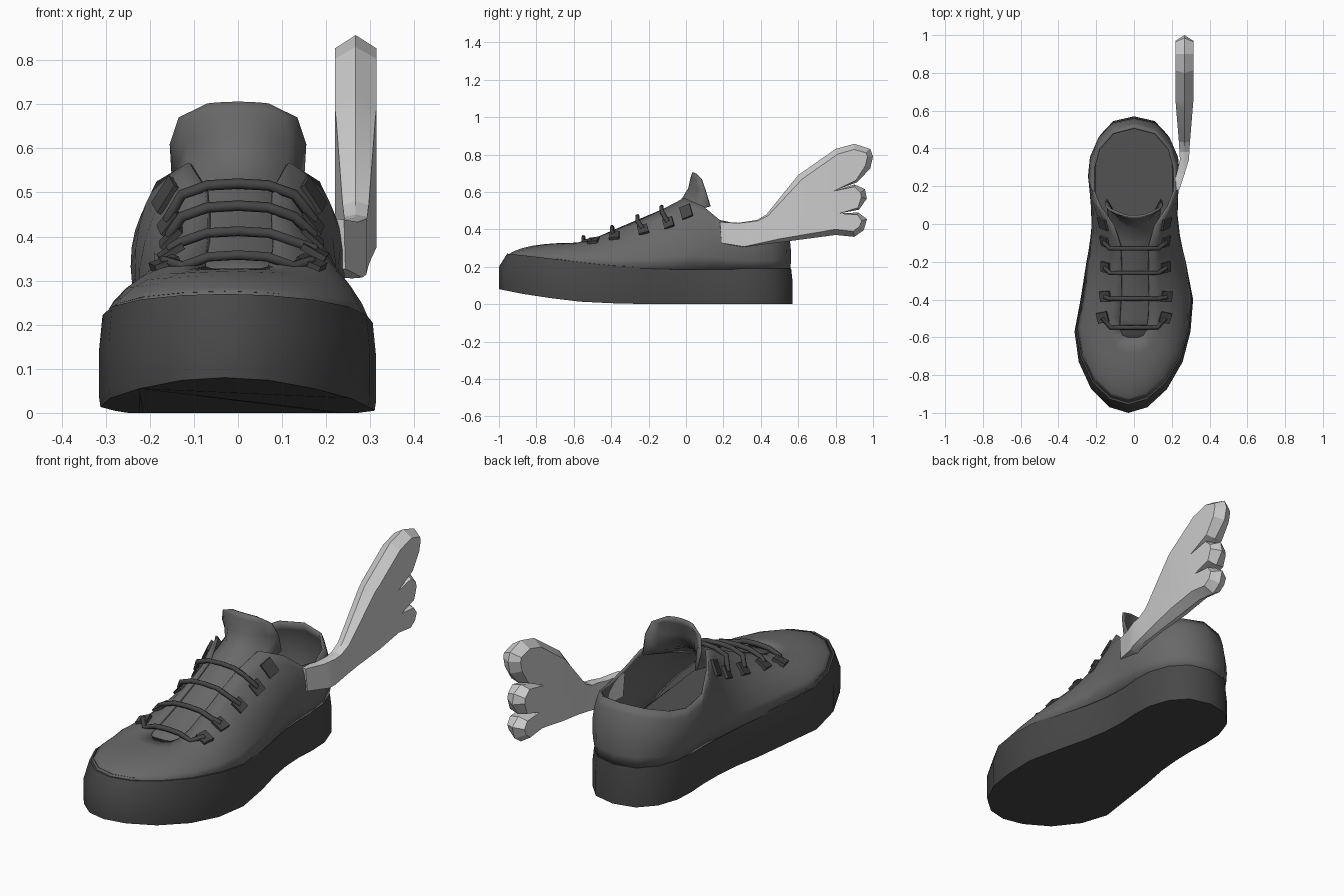
import bpy, bmesh, math
from mathutils import Vector, Matrix

if "Cube" in bpy.data.objects:
    bpy.data.objects.remove(bpy.data.objects["Cube"])


def interp(v, pts):
    for (a, p), (b, q) in zip(pts, pts[1:]):
        if v <= b:
            return p + (q - p) * max(0, (v - a) / (b - a))
    return pts[-1][1]


def shade(name, v):
    m = bpy.data.materials.new(name)
    m.diffuse_color = (v, v, v, 1)
    m.use_nodes = True
    m.node_tree.nodes["Principled BSDF"].inputs["Base Color"].default_value = m.diffuse_color
    return m


FABRIC, RUBBER, CORD = shade("fabric", .14), shade("rubber", .065), shade("cord", .06)
LINING = shade("lining", .08)


def finish(ob, mat=None, angle=35):
    if mat:
        ob.data.materials.append(mat)
    bpy.ops.object.select_all(action='DESELECT')
    ob.select_set(True)
    bpy.context.view_layer.objects.active = ob
    bpy.ops.object.shade_smooth_by_angle(angle=math.radians(angle))
    return ob


def make(name, verts, faces):
    me = bpy.data.meshes.new(name)
    me.from_pydata([tuple(v) for v in verts], [], faces)
    ob = bpy.data.objects.new(name, me)
    bpy.context.collection.objects.link(ob)
    return ob


def loft(rows, closed):
    n = len(rows[0])
    return [(r * n + i, r * n + (i + 1) % n, (r + 1) * n + (i + 1) % n, (r + 1) * n + i)
            for r in range(len(rows) - 1) for i in range(n if closed else n - 1)]


# Half plan, toe to heel: sole half-width, y; opening half-width, y, z; bulge lerp
COLS = [
    (0, -1, 0, -.6, .328, .25), (.10, -.97, .03, -.6, .328, .25),
    (.20, -.875, .055, -.59, .328, .25), (.275, -.73, .07, -.56, .332, .25),
    (.307, -.57, .075, -.49, .352, .24), (.298, -.4, .075, -.38, .4, .25),
    (.27, -.2, .075, -.25, .455, .2), (.245, -.06, .08, -.12, .51, .1),
    (.23, .05, .115, -.01, .568, -.03), (.222, .16, .185, .09, .525, -.2),
    (.222, .27, .22, .18, .45, -.3), (.215, .37, .218, .3, .425, -.3),
    (.18, .47, .19, .4, .44, -.35), (.11, .545, .115, .485, .465, -.35),
    (0, .57, 0, .515, .475, -.35)]
LAST = len(COLS) - 1
ORDER = [(i, 1) for i in range(LAST + 1)] + [(i, -1) for i in range(LAST - 1, 0, -1)]


def cx(y):
    return interp(y, [(-1, -.03), (-.87, -.026), (-.57, -.008), (-.4, .015), (-.13, .01), (.1, 0)])


def z_bottom(y):
    return interp(y, [(-1, .08), (-.85, .05), (-.6, .015), (-.3, 0)])


def z_top(y):
    return interp(y, [(-1, .27), (-.8, .25), (-.6, .225), (-.35, .2), (0, .19)])


def ring(sx, front, back, f, dz=0):
    out = []
    for i, s in ORDER:
        w, y = COLS[i][:2]
        w *= interp(y, [(-.35, 1), (-.06, .95), (.1, .95), (.3, 1)])
        z = z_bottom(y) * (1 - f) + z_top(y) * f + dz
        out.append(Vector((cx(y) + s * w * sx, -.2 + (y + .2) * (front if y < -.2 else back), z)))
    return out


# Thick sole with toe bevel
rows = [ring(.99, 1, 1, 0), ring(1, 1, 1, .1), ring(1, 1, 1, .63), ring(.975, .945, .99, 1)]
n = len(ORDER)
faces = loft(rows, True) + [tuple(range(n))[::-1], tuple(range(3 * n, 4 * n))]
finish(make("sole", sum(rows, []), faces), RUBBER)
# Insole floor inside the shoe
finish(make("insole", ring(.94, .92, .96, 1, .006), [tuple(range(n))]), LINING)


# Upper: curved columns from the sole rim to the throat and collar
def surf(c, t, s=1):
    i = min(int(c), LAST - 1)
    w, y, tw, ty, tz, k = [a + (b - a) * (c - i) for a, b in zip(COLS[i], COLS[i + 1])]
    base = Vector((s * w * .965 + cx(y), -.2 + (y + .2) * (.94 if y < -.2 else .985), z_top(y) - .005))
    top = Vector((s * tw + cx(ty) * .5, ty, tz))
    ctrl = base.lerp(top, k)
    ctrl.x *= interp(c, [(5, 1), (7, 1.06), (8, 1.14), (10, 1.27), (11, 1.24), (13, 1.1)])
    ctrl.z = base.z + (top.z - base.z) * interp(c, [(0, 1), (4, .85), (6, .68), (8, .6)])
    return base * (1 - t) ** 2 + ctrl * 2 * t * (1 - t) + top * t * t


rows = [[surf(i, r / 6, s) for i, s in ORDER] for r in range(7)]
upper = make("upper", sum(rows, []), loft(rows, True))
sol = upper.modifiers.new("thickness", 'SOLIDIFY')
sol.thickness = .012
finish(upper, FABRIC)

# Tongue: centre y, z, half-width, edge y shift, edge z shift
TONGUE = [(-.66, .312, .09, 0, -.01), (-.5, .348, .12, 0, -.03), (-.3, .432, .12, 0, -.04),
          (-.1, .515, .12, .02, -.04), (-.025, .56, .15, .15, -.035),
          (.012, .62, .155, .085, -.01), (.025, .68, .135, .05, -.01), (.035, .706, .07, .01, -.004)]
rows = [[Vector((w * u / 4, y + dy * (u / 4) ** 2, z + dz * (u / 4) ** 2)) for u in range(-4, 5)]
        for y, z, w, dy, dz in TONGUE]
tongue = make("tongue", sum(rows, []), loft(rows, False))
sol = tongue.modifiers.new("thickness", 'SOLIDIFY')
sol.thickness = .012
finish(tongue, FABRIC, 50)


# Tabs lying on the upper
def tab(name, c, t, s, size):
    p = surf(c, t, s)
    up = (surf(c, t + .02, s) - p).normalized()
    along = surf(c + .05, t, s) - p
    nor = along.cross(up).normalized() * s
    along = up.cross(nor)
    m = Matrix((along, up, nor)).transposed().to_4x4()
    bpy.ops.mesh.primitive_cube_add(size=1)
    ob = bpy.context.object
    ob.name = name
    ob.data.materials.append(CORD)
    ob.matrix_world = Matrix.Translation(p + nor * .003) @ m @ Matrix.Diagonal((*size, 1))
    return p + nor * .01


# Four laces bridging tab to tab, plus the top eyelet patches
for k, (c, y, z) in enumerate([(4.15, -.548, .358), (5.0, -.395, .412), (6.0, -.26, .47), (7, -.13, .52)]):
    ends = [tab(f"lace_tab_{k}_{d}", c, .7, s, (.055, .06, .018)) for d, s in (("l", -1), ("r", 1))]
    h = ends[1].x
    path = [ends[0], (-h * .74, y, z - .025), (-h * .4, y, z - .004), (0, y, z),
            (h * .4, y, z - .004), (h * .74, y, z - .025), ends[1]]
    cu = bpy.data.curves.new(f"lace_{k}", 'CURVE')
    cu.dimensions = '3D'
    cu.bevel_depth = .012
    cu.bevel_resolution = 1
    cu.materials.append(CORD)
    sp = cu.splines.new('POLY')
    sp.points.add(len(path) - 1)
    for pt, co in zip(sp.points, path):
        pt.co = (*co, 1)
    bpy.context.collection.objects.link(bpy.data.objects.new(f"lace_{k}", cu))
for d, s in (("l", -1), ("r", 1)):
    tab("eyelet_patch_" + d, 7.9, .78, s, (.06, .075, .012))

# Wing: three-feather outline (y, z) with a ridged rim, bent into the ankle
WING = [(.18, .44), (.28, .435), (.38, .45), (.43, .48), (.6, .69), (.8, .83), (.9, .857),
        (.985, .83), (1, .79), (.985, .725), (.915, .652), (.79, .605), (.9, .64), (.957, .615),
        (.967, .565), (.925, .505), (.82, .485), (.92, .49), (.968, .455), (.95, .395),
        (.9, .36), (.8, .37), (.5, .33), (.31, .305), (.19, .325)]
P = [Vector(p) for p in WING]
inner = []
for i, p in enumerate(P):
    a = (p - P[i - 1]).normalized()
    b = (P[(i + 1) % len(P)] - p).normalized()
    t = (a + b).normalized()
    d = 0 if i in (11, 16) else interp(p.x, [(.35, .002), (.6, .03)])
    if i in (10, 12, 15, 17):
        d = .012
    inner.append(p + Vector((t.y, -t.x)) * d)
rows = [[Vector((x, p.x, p.y)) for p in loop] for x, loop in ((-1, inner), (0, P), (1, inner))]
n = len(P)
wing = make("wing", sum(rows, []), loft(rows, True) + [tuple(range(n))[::-1], tuple(range(2 * n, 3 * n))])
bm = bmesh.new()
bm.from_mesh(wing.data)
bmesh.ops.recalc_face_normals(bm, faces=bm.faces)
for y in (.26, .34, .43, .65):
    bmesh.ops.bisect_plane(bm, geom=bm.verts[:] + bm.edges[:] + bm.faces[:],
                           plane_co=(0, y, 0), plane_no=(0, 1, 0))
for v in bm.verts:
    y = v.co.y
    v.co.x = interp(y, [(.18, .222), (.26, .245), (.34, .267)]) + \
        v.co.x * interp(y, [(.18, .018), (.34, .024), (.43, .029), (.65, .047)])
bmesh.ops.triangulate(bm, faces=[f for f in bm.faces if len(f.verts) > 4])
bm.to_mesh(wing.data)
bm.free()
finish(wing, angle=15)
